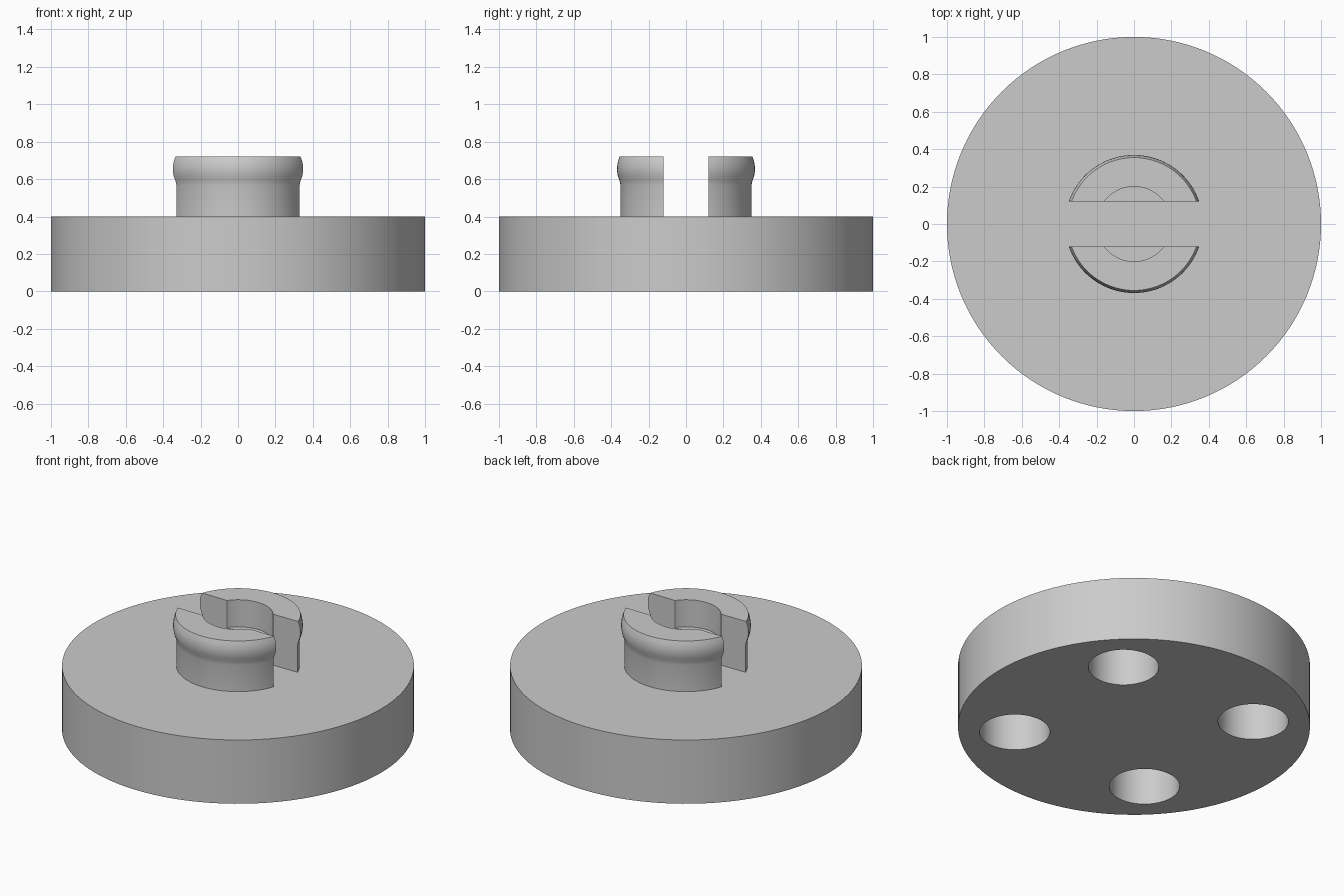
import bpy, bmesh
from math import cos, sin, pi, radians
from mathutils import Matrix

cube = bpy.data.objects.get("Cube")
if cube:
    bpy.data.objects.remove(cube, do_unlink=True)

grey = bpy.data.materials.new("plain_grey")
grey.use_nodes = True
colour = (0.6, 0.6, 0.6, 1)
grey.diffuse_color = colour
grey.node_tree.nodes["Principled BSDF"].inputs["Base Color"].default_value = colour


def add_object(name, bm):
    bmesh.ops.recalc_face_normals(bm, faces=bm.faces)
    mesh = bpy.data.meshes.new(name)
    bm.to_mesh(mesh)
    bm.free()
    mesh.materials.append(grey)
    obj = bpy.data.objects.new(name, mesh)
    bpy.context.collection.objects.link(obj)
    return obj


def cylinder(bm, radius, bottom, top, x=0, y=0, sides=64):
    place = Matrix.Translation((x, y, (bottom + top) / 2))
    bmesh.ops.create_cone(bm, cap_ends=True, segments=sides, radius1=radius,
                          radius2=radius, depth=top - bottom, matrix=place)


def smooth(obj):
    bpy.ops.object.select_all(action='DESELECT')
    obj.select_set(True)
    bpy.context.view_layer.objects.active = obj
    bpy.ops.object.shade_smooth_by_angle(angle=radians(30))


# Base disc
bm = bmesh.new()
cylinder(bm, 1, 0, 0.4, sides=128)
disc = add_object("base_disc", bm)

# Four blind round pockets cut into the underside
bm = bmesh.new()
for i in range(4):
    angle = pi / 4 + i * pi / 2
    cylinder(bm, 0.2, -0.1, 0.3, 0.68 * cos(angle), 0.68 * sin(angle))
cutter = add_object("pocket_cutter", bm)
cutter.hide_render = True
cut = disc.modifiers.new("pockets", 'BOOLEAN')
cut.operation = 'DIFFERENCE'
cut.solver = 'EXACT'
cut.object = cutter
bpy.context.view_layer.objects.active = disc
bpy.ops.object.modifier_apply(modifier=cut.name)
bpy.data.objects.remove(cutter, do_unlink=True)
smooth(disc)

# Snap prongs: turned profile with a bulged lip and shallow bore, sliced by the slot
profile = [(0, 0.39), (0.35, 0.39), (0.35, 0.565), (0.355, 0.59), (0.364, 0.615),
           (0.369, 0.645), (0.368, 0.67), (0.364, 0.695), (0.355, 0.72),
           (0.2, 0.72), (0.2, 0.55), (0, 0.55)]


def prong(name, turn):
    bm = bmesh.new()
    points = [bm.verts.new((r, 0, z)) for r, z in profile]
    edges = [bm.edges.new(pair) for pair in zip(points, points[1:])]
    bmesh.ops.spin(bm, geom=points + edges, axis=(0, 0, 1), cent=(0, 0, 0),
                   angle=2 * pi, steps=96, use_duplicate=False)
    bmesh.ops.remove_doubles(bm, verts=bm.verts, dist=0.0001)
    bmesh.ops.bisect_plane(bm, geom=bm.verts[:] + bm.edges[:] + bm.faces[:],
                           plane_co=(0, 0.12, 0), plane_no=(0, 1, 0),
                           clear_inner=True)
    bmesh.ops.holes_fill(bm, edges=[e for e in bm.edges if e.is_boundary], sides=0)
    bmesh.ops.rotate(bm, verts=bm.verts, cent=(0, 0, 0),
                     matrix=Matrix.Rotation(turn, 3, 'Z'))
    smooth(add_object(name, bm))


prong("back_prong", 0)
prong("front_prong", pi)
